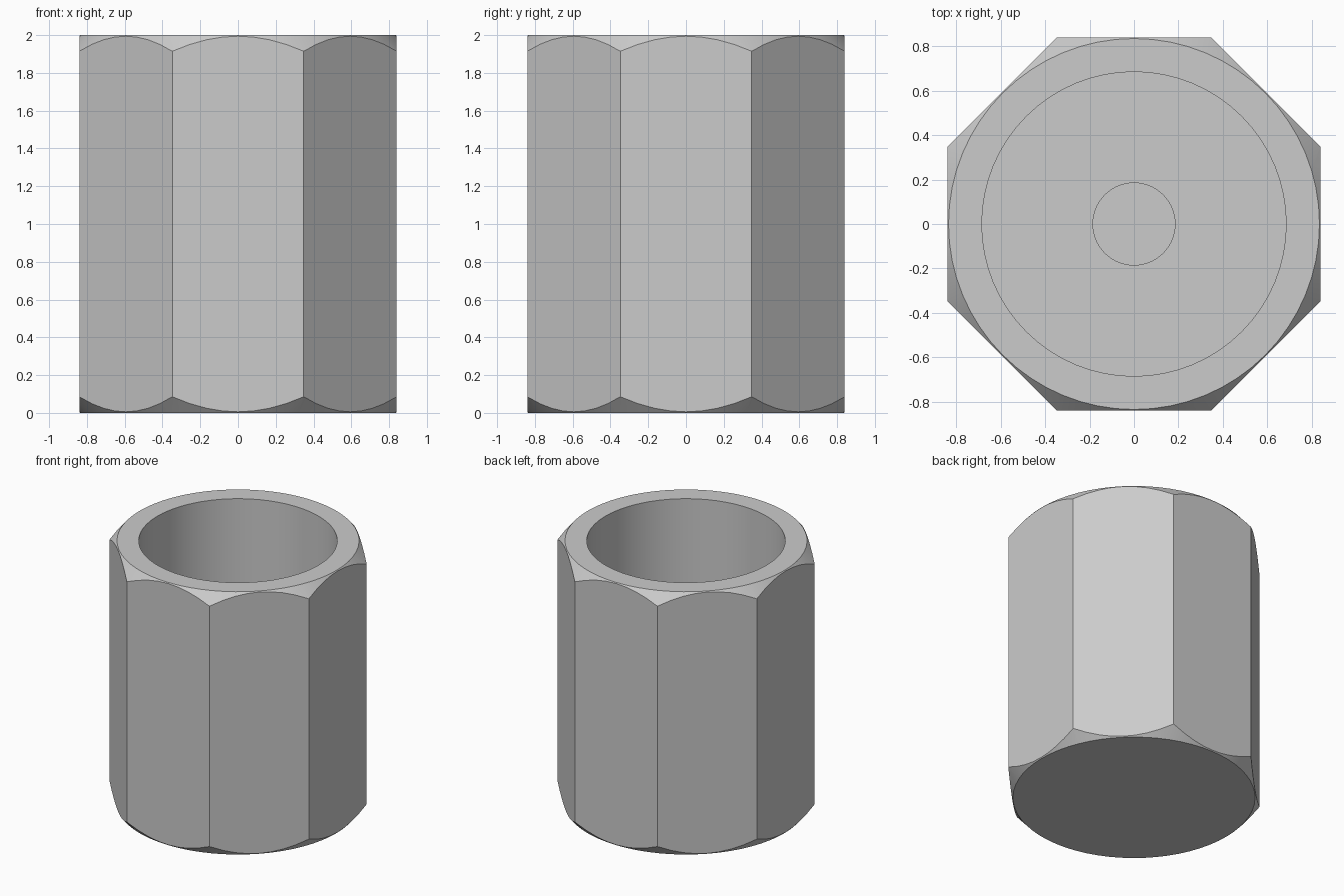
import bpy, bmesh, math

cube = bpy.data.objects.get("Cube")
if cube:
    bpy.data.objects.remove(cube, do_unlink=True)

HEIGHT = 2.0
APOTHEM = 0.84      # centre to each flat
RING = 0.835        # outer radius of the end faces
BORE = 0.685
PILOT = 0.185       # small blind hole in the bore floor
FLOOR, PILOT_END = 0.45, 0.25
REACH, DROP = 1.0, 0.19   # chamfer cone, carried past the corners

steel = bpy.data.materials.new("plain grey")
steel.use_nodes = True
grey = (0.6, 0.6, 0.6, 1)
steel.diffuse_color = grey
steel.node_tree.nodes["Principled BSDF"].inputs["Base Color"].default_value = grey


def make_object(name, bm):
    bmesh.ops.recalc_face_normals(bm, faces=bm.faces)
    mesh = bpy.data.meshes.new(name)
    bm.to_mesh(mesh)
    bm.free()
    obj = bpy.data.objects.new(name, mesh)
    bpy.context.collection.objects.link(obj)
    mesh.materials.append(steel)
    return obj


# Turned body: bore, pilot hole and chamfered ends
profile = [(0, PILOT_END), (PILOT, PILOT_END), (PILOT, FLOOR), (BORE, FLOOR),
           (BORE, HEIGHT), (RING, HEIGHT), (REACH, HEIGHT - DROP),
           (REACH, DROP), (RING, 0), (0, 0)]
bm = bmesh.new()
verts = [bm.verts.new((r, 0, z)) for r, z in profile]
edges = [bm.edges.new(pair) for pair in zip(verts, verts[1:])]
bmesh.ops.spin(bm, geom=verts + edges, cent=(0, 0, 0), axis=(0, 0, 1),
               angle=math.tau, steps=64, use_merge=True)
bmesh.ops.remove_doubles(bm, verts=bm.verts, dist=0.0001)
sleeve = make_object("octagonal_sleeve", bm)

# Octagonal bar that trims the body to eight flats
bm = bmesh.new()
radius = APOTHEM / math.cos(math.pi / 8)
bmesh.ops.create_cone(bm, cap_ends=True, segments=8, radius1=radius,
                      radius2=radius, depth=HEIGHT * 2)
corner = max(bm.verts, key=lambda v: v.co.x).co
turn = math.pi / 8 - math.atan2(corner.y, corner.x)
for v in bm.verts:
    c, s = math.cos(turn), math.sin(turn)
    v.co.xy = (v.co.x * c - v.co.y * s, v.co.x * s + v.co.y * c)
cutter = make_object("octagon_cutter", bm)
cutter.hide_render = True

trim = sleeve.modifiers.new("trim_flats", "BOOLEAN")
trim.operation = "INTERSECT"
trim.solver = "EXACT"
trim.object = cutter
bpy.ops.object.select_all(action="DESELECT")
bpy.context.view_layer.objects.active = sleeve
sleeve.select_set(True)
bpy.ops.object.modifier_apply(modifier=trim.name)
bpy.data.objects.remove(cutter, do_unlink=True)

# Smooth curved walls, crisp flats
bpy.ops.object.shade_smooth_by_angle(angle=math.radians(25))
